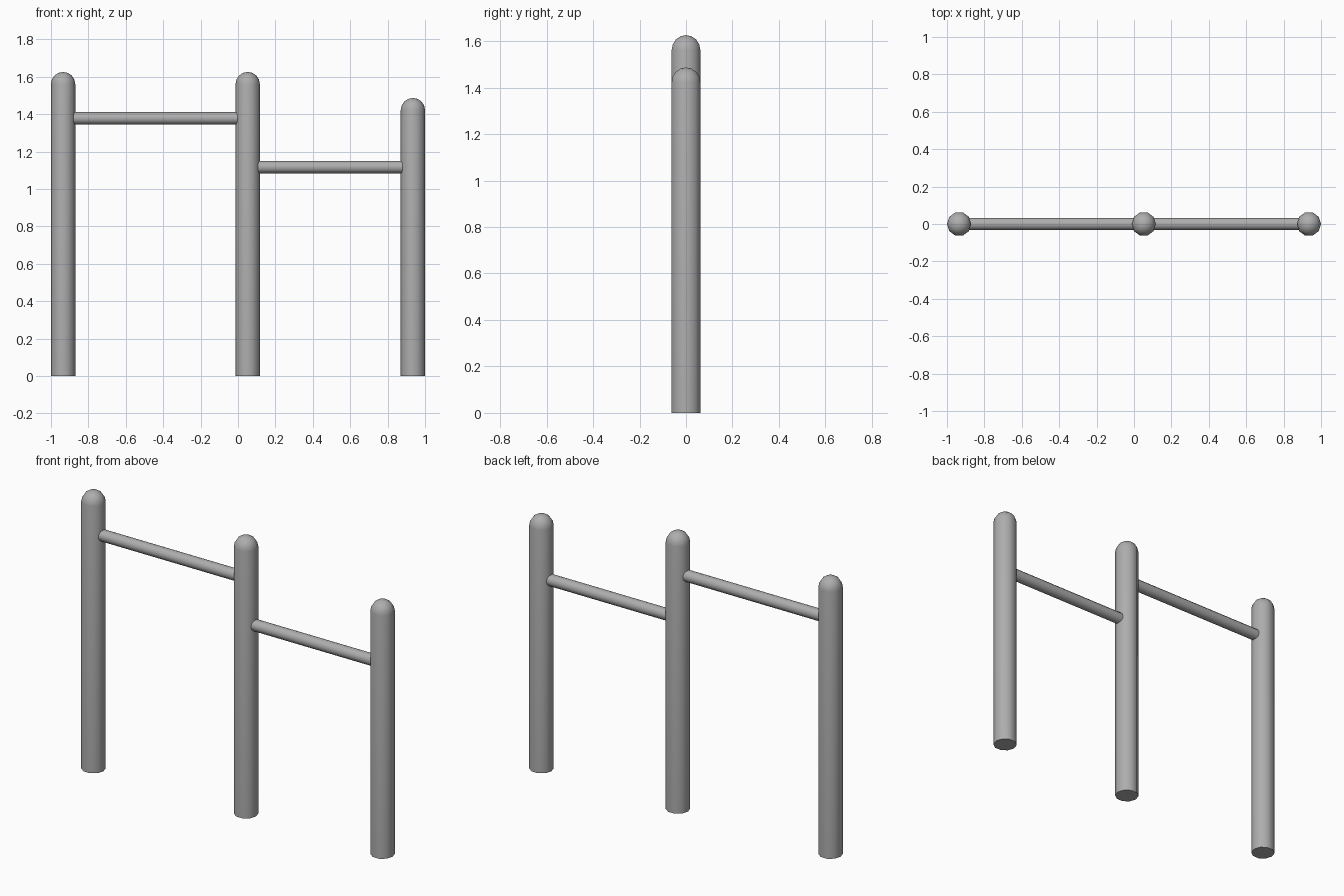
import bpy, bmesh, math

if "Cube" in bpy.data.objects:
    bpy.data.objects.remove(bpy.data.objects["Cube"])

SIDES = 10

# Dark grey paint
grey = bpy.data.materials.new("dark_grey")
grey.diffuse_color = (0.42, 0.42, 0.42, 1)
grey.use_nodes = True
grey.node_tree.nodes["Principled BSDF"].inputs["Base Color"].default_value = grey.diffuse_color


def lathe(name, profile, sides=SIDES):
    """Revolve an (r, z) profile around z; r = 0 closes to a point."""
    bm = bmesh.new()
    rings = []
    for r, z in profile:
        if r == 0:
            rings.append([bm.verts.new((0, 0, z))] * sides)
        else:
            rings.append([bm.verts.new((r * math.cos(2 * math.pi * i / sides),
                                        r * math.sin(2 * math.pi * i / sides), z))
                          for i in range(sides)])
    bm.faces.new(rings[0][::-1])
    for a, b in zip(rings, rings[1:]):
        for i in range(sides):
            j = (i + 1) % sides
            bm.faces.new(list(dict.fromkeys((a[i], a[j], b[j], b[i]))))
    if profile[-1][0] > 0:
        bm.faces.new(rings[-1])
    mesh = bpy.data.meshes.new(name)
    bm.to_mesh(mesh)
    bm.free()
    mesh.materials.append(grey)
    obj = bpy.data.objects.new(name, mesh)
    bpy.context.collection.objects.link(obj)
    bpy.ops.object.select_all(action='DESELECT')
    bpy.context.view_layer.objects.active = obj
    obj.select_set(True)
    bpy.ops.object.shade_smooth_by_angle(angle=math.radians(45))
    return obj


# Upright posts with rounded tops
R = 0.065
posts = {"left_post": (-0.935, 1.626), "middle_post": (0.052, 1.626), "right_post": (0.935, 1.487)}
for name, (x, top) in posts.items():
    dome = [(R * math.cos(math.radians(a)), top - R + R * math.sin(math.radians(a)))
            for a in (0, 22.5, 45, 67.5)]
    lathe(name, [(R, 0)] + dome + [(0, top)]).location.x = x

# Horizontal bars, ends buried in the posts
for name, x0, x1, z in (("high_bar", -0.935, 0.052, 1.378), ("low_bar", 0.052, 0.935, 1.117)):
    inset = 0.045
    bar = lathe(name, [(0.033, 0), (0.033, x1 - x0 - 2 * inset)], 12)
    bar.rotation_euler.y = math.pi / 2
    bar.location = (x0 + inset, 0, z)
